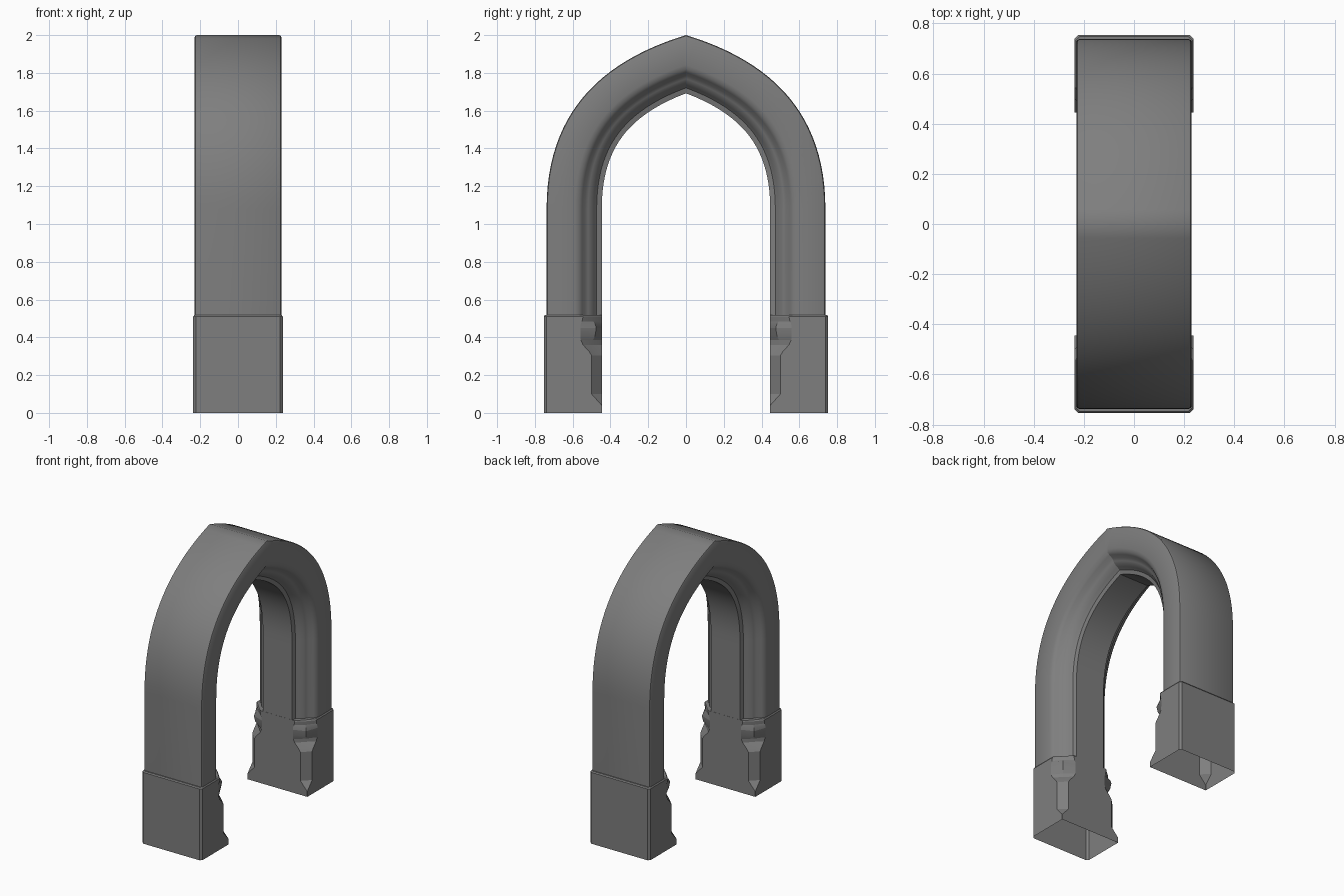
import bpy, bmesh, math
from mathutils import Vector

cube = bpy.data.objects.get("Cube")
if cube:
    bpy.data.objects.remove(cube, do_unlink=True)

stone = bpy.data.materials.new("grey stone")
stone.use_nodes = True
GREY = (0.21, 0.21, 0.21, 1)
stone.diffuse_color = GREY
stone.node_tree.nodes["Principled BSDF"].inputs["Base Color"].default_value = GREY


def loft(name, rings, cap_top, smooth_angle):
    """Skin closed rings of equal length into one object."""
    bm = bmesh.new()
    rows = [[bm.verts.new(p) for p in ring] for ring in rings]
    n = len(rows[0])
    for a, b in zip(rows, rows[1:]):
        for i in range(n):
            j = (i + 1) % n
            bm.faces.new((a[i], a[j], b[j], b[i]))
    if cap_top:
        bm.faces.new(rows[-1])
    bmesh.ops.recalc_face_normals(bm, faces=bm.faces)
    mesh = bpy.data.meshes.new(name)
    bm.to_mesh(mesh)
    bm.free()
    mesh.materials.append(stone)
    obj = bpy.data.objects.new(name, mesh)
    bpy.context.collection.objects.link(obj)
    bpy.ops.object.select_all(action='DESELECT')
    obj.select_set(True)
    bpy.context.view_layer.objects.active = obj
    bpy.ops.object.shade_smooth_by_angle(angle=math.radians(smooth_angle))
    return obj


# Pointed arch: outer curve of one half, in (y, z)
SPRING, FOOT, SPAN = 1.08, 0.5, 0.738
ctrl = [Vector(p) for p in ((SPAN, SPRING), (SPAN, 1.58), (0.46, 1.86), (0, 2))]


def curve_point(t):
    u = 1 - t
    a, b, c, d = ctrl
    p = u**3 * a + 3 * u * u * t * b + 3 * u * t * t * c + t**3 * d
    tan = (u * u * (b - a) + 2 * u * t * (c - b) + t * t * (d - c)).normalized()
    return p, Vector((-tan.y, tan.x))      # point and inward normal


STEPS = 24
half_path = [(Vector((SPAN, FOOT)), Vector((-1, 0)))]
half_path += [curve_point(i / STEPS) for i in range(STEPS + 1)]
# Mitre the two halves at the apex
p, n = half_path[-1]
half_path[-1] = (p, Vector((0, 1 / n.y)))
mirrored = [(Vector((-p.x, p.y)), Vector((-n.x, n.y))) for p, n in half_path[-2::-1]]

# Arch section: (depth from outer face, half width), moulded on the inner corners
section = [(0, 0.218), (0.004, 0.226), (0.012, 0.23), (0.15, 0.23),
           (0.172, 0.224), (0.188, 0.21), (0.203, 0.185), (0.22, 0.174),
           (0.235, 0.166), (0.25, 0.142), (0.265, 0.123), (0.292, 0.115)]
section += [(s, -x) for s, x in reversed(section)]

rings = []
for p, n in half_path + mirrored:
    rings.append([(x, p.x + n.x * s, p.y + n.y * s) for s, x in section])
loft("pointed_arch", rings, False, 32)

# Plinths: (height, cut length along sides, cut depth at corner, outer inset)
levels = [(0, 0.001, 0.0005, 0), (0.04, 0.001, 0.0005, 0), (0.1, 0.055, 0.0275, 0),
          (0.305, 0.055, 0.0275, 0), (0.325, 0.068, 0.036, 0), (0.36, 0.1, 0.052, 0),
          (0.385, 0.112, 0.048, 0), (0.41, 0.114, 0.036, 0), (0.45, 0.114, 0.03, 0),
          (0.47, 0.112, 0.036, 0), (0.485, 0.105, 0.046, 0), (0.51, 0.1, 0.047, 0),
          (0.518, 0.1, 0.048, 0.006)]
HALF, INNER, OUTER, EDGE = 0.237, 0.445, 0.753, 0.014


def plinth_ring(side, z, cut, depth, inset):
    w, out = HALF - inset, OUTER - inset
    half = [(w - EDGE, out), (w, out - EDGE), (w, INNER + cut),
            (HALF - depth - inset, INNER + depth), (HALF - cut, INNER)]
    outline = half + [(-x, y) for x, y in reversed(half)]
    return [(x, side * y, z) for x, y in outline]


for name, side in (("front_plinth", -1), ("back_plinth", 1)):
    loft(name, [plinth_ring(side, *level) for level in levels], True, 15)
